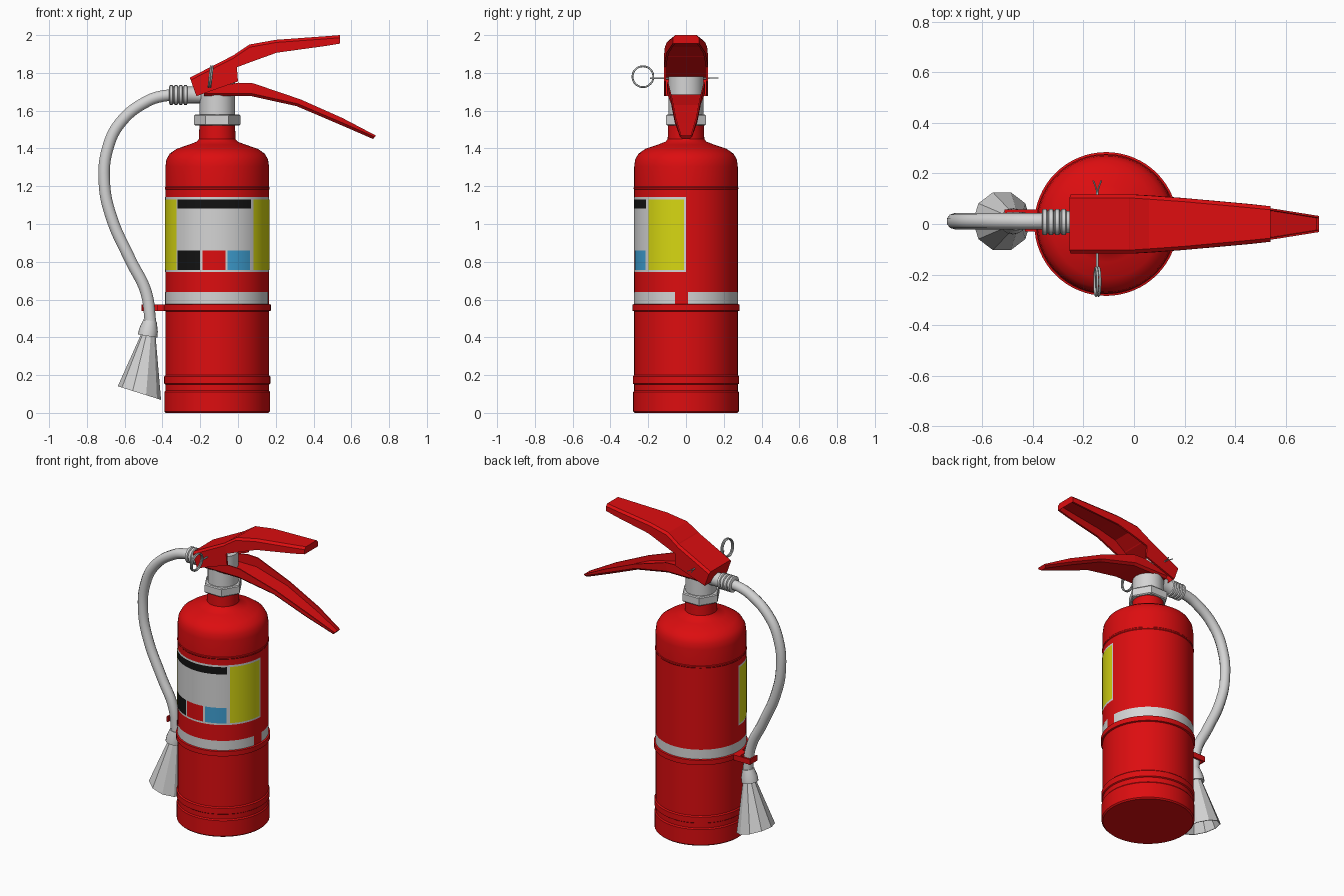
import bpy, bmesh, math
from mathutils import Matrix, Vector

if "Cube" in bpy.data.objects:
    bpy.data.objects.remove(bpy.data.objects["Cube"])


def material(name, rgb):
    m = bpy.data.materials.new(name)
    m.diffuse_color = (*rgb, 1)
    m.use_nodes = True
    m.node_tree.nodes["Principled BSDF"].inputs["Base Color"].default_value = m.diffuse_color
    return m


RED = material("red_paint", (0.72, 0.004, 0.005))
WHITE = material("light_grey", (0.66, 0.66, 0.66))
YELLOW = material("label_yellow", (0.68, 0.68, 0.006))
BLACK = material("label_black", (0.006, 0.006, 0.006))
BLUE = material("label_blue", (0.05, 0.35, 0.65))
STEEL = material("pin_steel", (0.48, 0.50, 0.50))

CX, R = -0.11, 0.274      # tank axis and radius


def finish(name, bm, mat, smooth=None, recalc=True):
    if recalc:
        bmesh.ops.recalc_face_normals(bm, faces=bm.faces)
    me = bpy.data.meshes.new(name)
    bm.to_mesh(me)
    bm.free()
    me.materials.append(mat)
    ob = bpy.data.objects.new(name, me)
    bpy.context.collection.objects.link(ob)
    if smooth:
        bpy.ops.object.select_all(action='DESELECT')
        ob.select_set(True)
        bpy.context.view_layer.objects.active = ob
        bpy.ops.object.shade_smooth_by_angle(angle=math.radians(smooth))
    return ob


def bridge(bm, rings):
    """Join closed vertex loops with quads."""
    for a, b in zip(rings, rings[1:]):
        n = len(a)
        for i in range(n):
            bm.faces.new((a[i], a[(i + 1) % n], b[(i + 1) % n], b[i]))


def lathe(name, profile, mat, segs, matrix, smooth=30):
    """Revolve (radius, height) points; radius 0 closes the end."""
    bm = bmesh.new()
    rings = []
    for r, z in profile:
        rings.append([bm.verts.new(matrix @ Vector((r * math.cos(t), r * math.sin(t), z)))
                      for t in (2 * math.pi * i / segs for i in range(segs))])
    bridge(bm, rings)
    bmesh.ops.remove_doubles(bm, verts=bm.verts, dist=1e-5)
    return finish(name, bm, mat, smooth)


def tube(name, pts, radius, mat, cyclic=False, res=10):
    """Round tube along a smooth path."""
    cu = bpy.data.curves.new(name, 'CURVE')
    cu.dimensions = '3D'
    cu.bevel_depth, cu.bevel_resolution, cu.resolution_u = radius, 3, res
    cu.use_fill_caps = True
    sp = cu.splines.new('BEZIER')
    sp.bezier_points.add(len(pts) - 1)
    for bp, p in zip(sp.bezier_points, pts):
        bp.co = p
        bp.handle_left_type = bp.handle_right_type = 'AUTO'
    sp.use_cyclic_u = cyclic
    tmp = bpy.data.objects.new(name + "_path", cu)
    bpy.context.collection.objects.link(tmp)
    bpy.context.view_layer.update()
    me = bpy.data.meshes.new_from_object(tmp.evaluated_get(bpy.context.evaluated_depsgraph_get()))
    bpy.data.objects.remove(tmp)
    bm = bmesh.new()
    bm.from_mesh(me)
    return finish(name, bm, mat, 60)


def patch(name, a0, a1, z0, z1, lift, mat):
    """Curved plate lying on the tank between two angles (degrees)."""
    bm = bmesh.new()
    n = max(2, math.ceil((a1 - a0) / 3))
    cols = []
    for i in range(n + 1):
        t = math.radians(a0 + (a1 - a0) * i / n)
        x, y = CX + (R + lift) * math.cos(t), (R + lift) * math.sin(t)
        cols.append((bm.verts.new((x, y, z0)), bm.verts.new((x, y, z1))))
    for p, q in zip(cols, cols[1:]):
        bm.faces.new((p[0], q[0], q[1], p[1]))
    return finish(name, bm, mat, 30, recalc=False)


def channel(name, stations, mat, t=0.012):
    """U-section lever. Station: web x,z, rim x,z, half width."""
    bm = bmesh.new()
    rings = []
    for ax, az, bx, bz, w in stations:
        a, b = Vector((ax, 0, az)), Vector((bx, 0, bz))
        d = (b - a).normalized()
        Y = Vector((0, 1, 0))
        c = 0.014                                   # corner chamfer
        half = [b - Y * w, a + d * c - Y * w, a - Y * (w - c)]
        inner = [a + d * t - Y * (w - t), b - Y * (w - t)]
        flip = lambda p: Vector((p.x, -p.y, p.z))
        pts = half + [flip(p) for p in reversed(half)] \
            + [flip(p) for p in reversed(inner)] + inner
        rings.append([bm.verts.new(p) for p in pts])
    bridge(bm, rings)
    for ring in (rings[0], rings[-1]):
        bm.faces.new(ring[:6])                      # closed ends
    return finish(name, bm, mat)


def box(name, x0, x1, y0, y1, z0, z1, mat):
    bm = bmesh.new()
    bmesh.ops.create_cube(bm, size=1, matrix=Matrix.Translation(
        ((x0 + x1) / 2, (y0 + y1) / 2, (z0 + z1) / 2)) @ Matrix.Diagonal((x1 - x0, y1 - y0, z1 - z0, 1)))
    return finish(name, bm, mat)


AXIS = Matrix.Translation((CX, 0, 0))

# Tank with base bands, strap band, seam, shoulder and neck
lathe("tank", [(0, 0), (0.272, 0), (0.28, 0.008), (0.28, 0.11), (R, 0.118), (R, 0.15),
               (0.281, 0.155), (0.281, 0.193), (R, 0.2), (R, 0.538), (0.284, 0.541), (0.284, 0.573),
               (R, 0.576), (R, 1.182), (0.277, 1.186), (0.277, 1.194), (R, 1.198), (R, 1.305),
               (0.269, 1.342), (0.252, 1.372), (0.215, 1.398), (0.15, 1.42), (0.108, 1.436),
               (0.097, 1.45), (0.094, 1.53), (0, 1.53)], RED, 64, AXIS, 35)

# Neck nut and valve
lathe("neck_nut", [(0, 1.522), (0.116, 1.522), (0.122, 1.528), (0.122, 1.574), (0.116, 1.58), (0, 1.58)],
      WHITE, 6, AXIS, None)
lathe("valve", [(0, 1.57), (0.093, 1.57), (0.093, 1.78), (0, 1.78)], WHITE, 24, AXIS)

# Label: white sheet with coloured panels on top
patch("label_sheet", 180, 360, 0.745, 1.143, 0.0012, WHITE)
for nm, a0, a1, z0, z1, m in (
        ("label_left_panel", 182, 219, 0.757, 1.131, YELLOW),
        ("label_right_panel", 314, 358, 0.757, 1.131, YELLOW),
        ("label_top_bar", 220.5, 310, 1.083, 1.131, BLACK),
        ("label_black_square", 220.5, 250.5, 0.757, 0.86, BLACK),
        ("label_red_square", 253.5, 279, 0.757, 0.86, RED),
        ("label_blue_square", 281.5, 309, 0.757, 0.86, BLUE)):
    patch(nm, a0, a1, z0, z1, 0.0026, m)

# White stripe above the strap, with its gap on the right side
patch("stripe", 2, 348, 0.577, 0.64, 0.0015, WHITE)

# Levers: upper opens downward, lower opens upward
channel("upper_lever", [(-0.255, 1.775, -0.22, 1.677, 0.117), (-0.02, 1.895, 0.0, 1.755, 0.117),
                        (-0.015, 1.9, -0.006, 1.83, 0.117), (0.06, 1.95, 0.08, 1.862, 0.112),
                        (0.20, 1.975, 0.205, 1.907, 0.102), (0.45, 1.993, 0.46, 1.942, 0.079),
                        (0.54, 2.0, 0.54, 1.955, 0.07)], RED)
channel("lower_lever", [(-0.18, 1.677, -0.18, 1.71, 0.1), (0.0, 1.677, 0.0, 1.748, 0.1),
                        (0.07, 1.677, 0.08, 1.745, 0.1), (0.31, 1.624, 0.33, 1.66, 0.079),
                        (0.54, 1.526, 0.555, 1.56, 0.06), (0.715, 1.45, 0.73, 1.468, 0.032)], RED, 0.008)

# Ribbed hose fitting
rib = [(0, 0), (0.044, 0), (0.044, 0.07)]
for k in range(4):
    z = 0.072 + 0.025 * k
    rib += [(0.045, z), (0.052, z + 0.004), (0.052, z + 0.018), (0.045, z + 0.022)]
rib += [(0, 0.17)]
lathe("hose_fitting", rib, WHITE, 20,
      Matrix.Translation((-0.195, 0.008, 1.683)) @ Matrix.Rotation(-math.pi / 2, 4, 'Y'))

# Hose
HY = 0.011
tube("hose", [(x, HY, z) for x, z in (
    (-0.33, 1.683), (-0.40, 1.677), (-0.48, 1.65), (-0.62, 1.54), (-0.69, 1.40), (-0.707, 1.21),
    (-0.67, 1.035), (-0.57, 0.81), (-0.487, 0.64), (-0.462, 0.47))], 0.032, WHITE)

# Nozzle collar and hollow low-poly horn
lathe("nozzle_collar", [(0, 0), (0.036, 0), (0.05, -0.05), (0.052, -0.082), (0, -0.082)], WHITE, 16,
      Matrix.Translation((-0.466, HY, 0.488)) @ Matrix.Rotation(math.radians(9), 4, 'Y'))
bm = bmesh.new()
rings = []
for cx, cz, r in ((-0.47, 0.43, 0.034), (-0.522, 0.105, 0.12), (-0.522, 0.105, 0.113), (-0.475, 0.40, 0.026)):
    u = Vector((0.955, 0, -0.3))
    rings.append([bm.verts.new(Vector((cx, HY, cz)) + r * (math.cos(t) * u + math.sin(t) * Vector((0, 1, 0))))
                  for t in (2 * math.pi * i / 10 for i in range(10))])
bridge(bm, rings)
bm.faces.new(rings[0])
bm.faces.new(rings[-1])
finish("horn", bm, WHITE)

# Hose clip: open-fronted bracket on the strap
box("clip_back", -0.512, -0.37, 0.045, 0.057, 0.54, 0.575, RED)
box("clip_side", -0.512, -0.502, -0.02, 0.05, 0.54, 0.575, RED)
box("clip_arm", -0.43, -0.375, -0.03, 0.05, 0.54, 0.575, RED)

# Safety pin with split tail, and double pull ring
PX = -0.145
tube("safety_pin", [(PX, -0.19, 1.772), (PX, 0.0, 1.772), (PX, 0.125, 1.772)], 0.005, STEEL, res=2)
for s in (-1, 1):
    tube("pin_tail", [(PX, 0.12, 1.772), (PX + s * 0.006, 0.145, 1.772), (PX + s * 0.016, 0.172, 1.772)],
         0.003, STEEL, res=2)
for s in (-1, 1):
    tube("pull_ring", [(PX + s * 0.005 + 0.006 * math.sin(t), -0.228 + 0.055 * math.cos(t),
                        1.78 + 0.055 * math.sin(t)) for t in (math.pi * i / 4 for i in range(8))],
         0.005, STEEL, True, 4)
